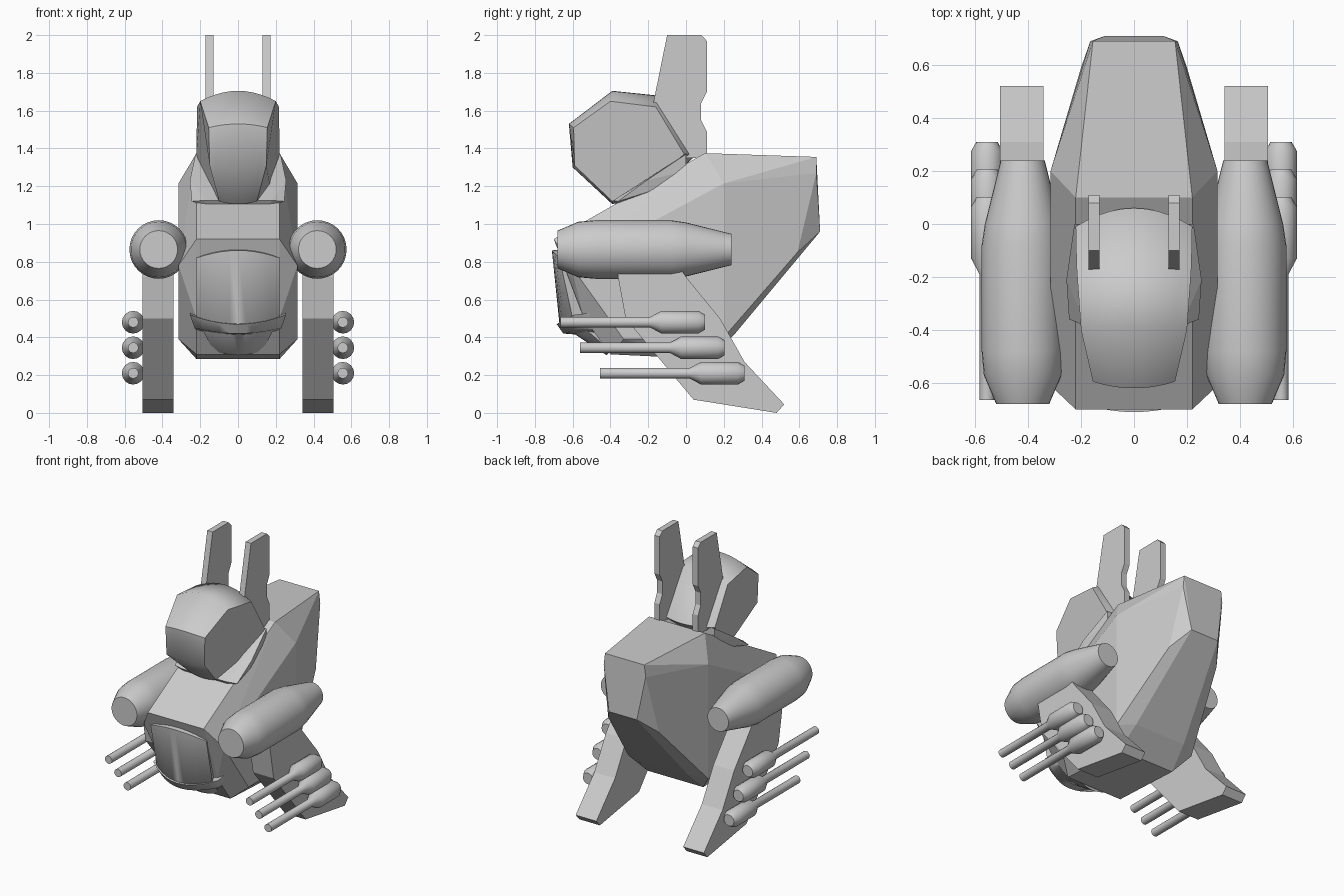
import bpy, bmesh, math

cube = bpy.data.objects.get("Cube")
if cube:
    bpy.data.objects.remove(cube)

grey = bpy.data.materials.new("plain_grey")
grey.use_nodes = True
colour = (0.6, 0.6, 0.6, 1)
grey.diffuse_color = colour
grey.node_tree.nodes["Principled BSDF"].inputs["Base Color"].default_value = colour


def finish(name, bm, smooth=None):
    """Turn a bmesh into a named object, smoothed below an angle if given."""
    bmesh.ops.recalc_face_normals(bm, faces=bm.faces)
    mesh = bpy.data.meshes.new(name)
    bm.to_mesh(mesh)
    bm.free()
    mesh.materials.append(grey)
    ob = bpy.data.objects.new(name, mesh)
    bpy.context.collection.objects.link(ob)
    if smooth:
        bpy.ops.object.select_all(action='DESELECT')
        ob.select_set(True)
        bpy.context.view_layer.objects.active = ob
        bpy.ops.object.shade_smooth_by_angle(angle=math.radians(smooth))
    return ob


def mirrored_hull(name, points):
    """Faceted convex block from points on one side, mirrored in x."""
    bm = bmesh.new()
    for x, y, z in points:
        for s in (1, -1):
            bm.verts.new((s * x, y, z))
    res = bmesh.ops.convex_hull(bm, input=bm.verts)
    loose = [v for v in bm.verts if not v.link_faces]
    bmesh.ops.delete(bm, geom=loose, context='VERTS')
    bmesh.ops.dissolve_limit(bm, angle_limit=math.radians(3),
                             verts=bm.verts, edges=bm.edges)
    return finish(name, bm)


def crowned(name, ring, steps=10):
    """Side profile of (edge y, edge z, half width, centre y, centre z),
    swept across x with a rounded crown and flat ends."""
    bm = bmesh.new()
    loops = []
    for i in range(steps + 1):
        t = 2 * i / steps - 1
        k = 1 - t * t
        loops.append([bm.verts.new((w * t, y + (cy - y) * k, z + (cz - z) * k))
                      for y, z, w, cy, cz in ring])
    n = len(ring)
    for a, b in zip(loops, loops[1:]):
        for j in range(n):
            bm.faces.new((a[j], a[(j + 1) % n], b[(j + 1) % n], b[j]))
    bm.faces.new(loops[0])
    bm.faces.new(loops[-1])
    return finish(name, bm, 50)


def plate(name, outline, x0, x1):
    """Flat slab with a side outline in (y, z)."""
    bm = bmesh.new()
    face = bm.faces.new([bm.verts.new((x0, y, z)) for y, z in outline])
    moved = bmesh.ops.extrude_face_region(bm, geom=[face])["geom"]
    bmesh.ops.translate(bm, vec=(x1 - x0, 0, 0),
                        verts=[v for v in moved if isinstance(v, bmesh.types.BMVert)])
    return finish(name, bm)


def turned(name, profile, x, y0, z, sides):
    """Round part along y from (y, radius) stations."""
    bm = bmesh.new()
    loops = []
    for y, r in profile:
        loops.append([bm.verts.new((x + r * math.cos(2 * math.pi * i / sides), y0 + y,
                                    z + r * math.sin(2 * math.pi * i / sides)))
                      for i in range(sides)])
    for a, b in zip(loops, loops[1:]):
        for j in range(sides):
            k = (j + 1) % sides
            bm.faces.new((a[j], a[k], b[k], b[j]))
    bm.faces.new(loops[0])
    bm.faces.new(loops[-1])
    return finish(name, bm, 40)


# Faceted main body
mirrored_hull("body", [
    (0.22, -0.70, 0.92), (0.22, 0.10, 1.375), (0.155, 0.69, 1.355),   # top plate
    (0.315, -0.61, 0.78), (0.315, 0.20, 1.215), (0.165, 0.69, 1.27),  # shoulder line
    (0.20, 0.59, 0.85), (0.11, 0.71, 0.96), (0.20, 0.26, 0.42),       # tail
    (0.22, -0.54, 0.50), (0.315, -0.38, 0.50), (0.315, -0.33, 0.39),  # lower front
    (0.22, -0.40, 0.31), (0.22, 0.12, 0.285), (0.315, 0.20, 0.40),    # underside
])

# Rounded chest panel and lip
crowned("chest_panel", [
    (-0.45, 0.86, 0.21, -0.45, 0.89),
    (-0.67, 0.82, 0.22, -0.71, 0.86),
    (-0.60, 0.50, 0.22, -0.67, 0.47),
    (-0.40, 0.33, 0.13, -0.42, 0.305),
    (-0.30, 0.50, 0.18, -0.30, 0.50),
])
crowned("chest_lip", [
    (-0.40, 0.54, 0.25, -0.40, 0.50),
    (-0.59, 0.52, 0.255, -0.685, 0.47),
    (-0.56, 0.45, 0.23, -0.65, 0.42),
    (-0.38, 0.43, 0.22, -0.38, 0.40),
])

# Collar and head
mirrored_hull("collar", [
    (0.18, -0.385, 1.125), (0.245, -0.36, 1.12), (0.255, -0.21, 1.23),
    (0.225, 0.0, 1.37), (0.24, -0.20, 1.17), (0.22, 0.0, 1.28),
    (0.16, -0.36, 1.09),
])
crowned("head", [
    (-0.595, 1.51, 0.155, -0.62, 1.53),
    (-0.40, 1.65, 0.20, -0.39, 1.705),
    (-0.16, 1.62, 0.217, -0.15, 1.68),
    (-0.01, 1.37, 0.22, 0.06, 1.37),
    (-0.20, 1.20, 0.17, -0.16, 1.17),
    (-0.39, 1.12, 0.10, -0.39, 1.105),
    (-0.59, 1.31, 0.15, -0.60, 1.30),
])

ear_outline = [(-0.10, 2.0), (0.08, 2.0), (0.11, 1.97), (0.11, 1.70), (0.08, 1.64),
               (0.08, 1.55), (0.11, 1.49), (0.11, 1.35), (-0.03, 1.35), (-0.175, 1.63)]
leg_outline = [(-0.36, 0.80), (-0.36, 0.72), (-0.32, 0.50), (0.04, 0.07), (0.48, 0.0),
               (0.52, 0.045), (0.31, 0.27), (0.18, 0.50), (0.0, 0.72), (-0.05, 0.80)]
pod_profile = [(-0.68, 0.10), (-0.57, 0.147), (-0.48, 0.155), (-0.08, 0.155),
               (0.0, 0.143), (0.24, 0.083)]
gun_profile = [(-0.665, 0.028), (-0.19, 0.028), (-0.13, 0.06), (0.065, 0.06), (0.10, 0.04)]

# Paired parts
for side, s in (("left", 1), ("right", -1)):
    plate(side + "_ear", ear_outline, s * 0.13, s * 0.172)
    plate(side + "_leg", leg_outline, s * 0.342, s * 0.505)
    turned(side + "_arm_pod", pod_profile, s * 0.42, 0, 0.865, 32)
    for i in range(3):
        turned(f"{side}_gun_{i + 1}", gun_profile, s * 0.555,
               0.105 * i, 0.48 - 0.135 * i, 16)
